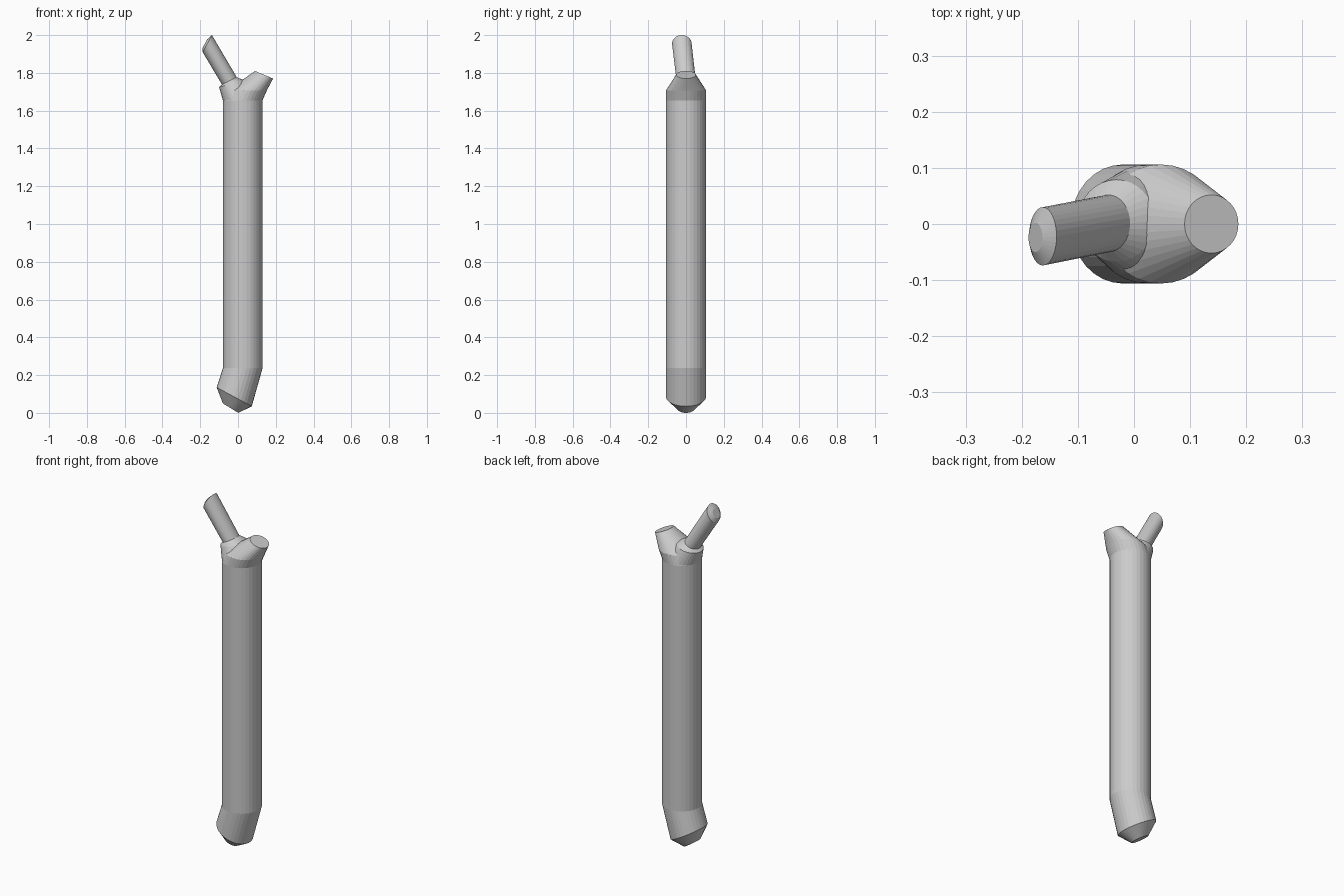
import bpy, bmesh
from math import cos, sin, pi

if "Cube" in bpy.data.objects:
    bpy.data.objects.remove(bpy.data.objects["Cube"])

SIDES = 32


def loft(name, rings, cap_start=True):
    """Skin tilted elliptical rings: (left x, left z, right x, right z, centre y, y radius)."""
    bm = bmesh.new()
    loops = []
    for lx, lz, rx, rz, cy, ry in rings:
        loop = []
        for i in range(SIDES):
            a = 2 * pi * i / SIDES
            t = (1 + cos(a)) / 2
            loop.append(bm.verts.new((lx + (rx - lx) * t, cy + ry * sin(a), lz + (rz - lz) * t)))
        loops.append(loop)
    for lo, hi in zip(loops, loops[1:]):
        for i in range(SIDES):
            j = (i + 1) % SIDES
            bm.faces.new((lo[i], lo[j], hi[j], hi[i]))
    if cap_start:
        bm.faces.new(loops[0][::-1])
    bm.faces.new(loops[-1])
    mesh = bpy.data.meshes.new(name)
    bm.to_mesh(mesh)
    bm.free()
    obj = bpy.data.objects.new(name, mesh)
    bpy.context.collection.objects.link(obj)
    return obj


# Trunk: blunt tip, bent foot, long shaft, then the short right stub
loft("trunk", [
    (-0.08, 0.05, 0.002, 0.0, 0, 0.046),
    (-0.113, 0.135, 0.073, 0.035, 0, 0.106),
    (-0.08, 0.237, 0.13, 0.237, 0, 0.106),
    (-0.08, 1.655, 0.13, 1.655, 0, 0.106),
    (-0.056, 1.708, 0.153, 1.708, 0, 0.106),
    (0.09, 1.81, 0.186, 1.77, 0, 0.052),
])

# Left branch: collar growing out of the shaft top, thin stick, bevelled end
loft("left_branch", [
    (-0.08, 1.655, 0.125, 1.655, 0, 0.104),
    (-0.1, 1.725, 0.037, 1.757, 0.006, 0.073),
    (-0.085, 1.738, -0.007, 1.778, 0.001, 0.051),
    (-0.187, 1.91, -0.138, 2.0, -0.022, 0.052),
    (-0.188, 1.932, -0.163, 1.978, -0.024, 0.026),
], cap_start=False)
